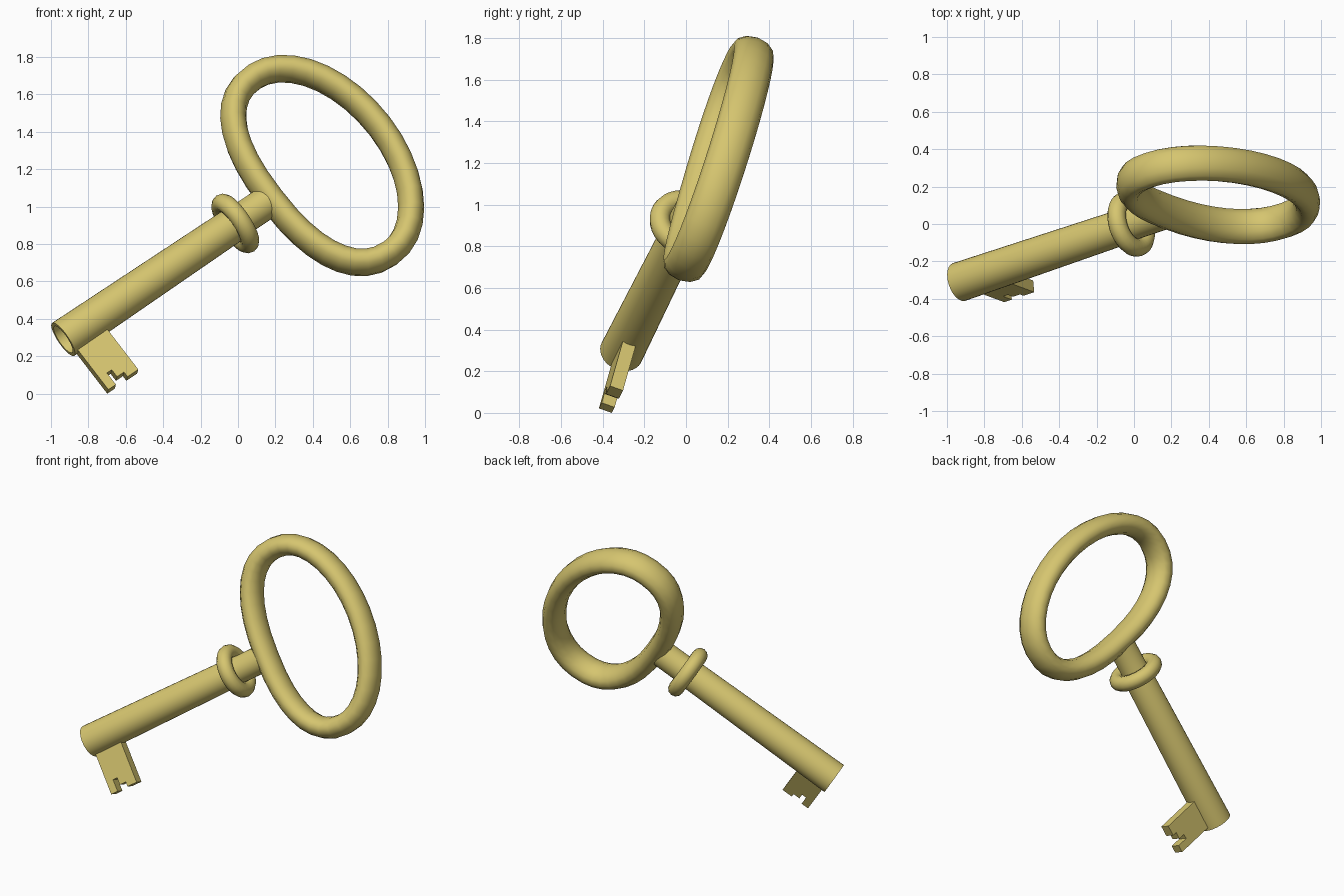
import bpy, bmesh, math
from mathutils import Matrix, Vector

if "Cube" in bpy.data.objects:
    bpy.data.objects.remove(bpy.data.objects["Cube"])

# Key frame: local x runs up the shaft from the tip, local -z points along the bit
tip = Vector((-0.935, -0.31, 0.29))
d = Vector((0.799, 0.269, 0.538)).normalized()
b = Vector((0.594, -0.22, -0.773))
b = (b - d * b.dot(d)).normalized()
n = d.cross(b)
frame = Matrix.Translation(tip) @ Matrix((d, n, -b)).transposed().to_4x4()

brass = bpy.data.materials.new("brass")
brass.diffuse_color = (0.67, 0.56, 0.16, 1)
brass.use_nodes = True
brass.node_tree.nodes["Principled BSDF"].inputs["Base Color"].default_value = brass.diffuse_color


def finish(name, bm, angle=40):
    bmesh.ops.remove_doubles(bm, verts=bm.verts, dist=1e-5)
    bmesh.ops.recalc_face_normals(bm, faces=bm.faces)
    me = bpy.data.meshes.new(name)
    bm.to_mesh(me)
    bm.free()
    me.materials.append(brass)
    ob = bpy.data.objects.new(name, me)
    bpy.context.collection.objects.link(ob)
    ob.matrix_world = frame
    bpy.ops.object.select_all(action='DESELECT')
    ob.select_set(True)
    bpy.context.view_layer.objects.active = ob
    bpy.ops.object.shade_smooth_by_angle(angle=math.radians(angle))


def lathe(name, profile, steps=32, angle=40):
    """Spin (along, radius) points about the shaft axis."""
    bm = bmesh.new()
    vs = [bm.verts.new((s, 0, r)) for s, r in profile]
    es = [bm.edges.new(p) for p in zip(vs, vs[1:])]
    bmesh.ops.spin(bm, geom=vs + es, cent=(0, 0, 0), axis=(1, 0, 0),
                   angle=2 * math.pi, steps=steps)
    finish(name, bm, angle)


# Hollow-tipped shaft, narrowing to the neck that meets the bow
lathe("shaft", [(0.35, 0), (0.35, 0.085), (0, 0.085), (0, 0.106),
                (1.12, 0.095), (1.15, 0.088), (1.39, 0.088), (1.39, 0)])

# Rounded collar
collar = [(1.152 + 0.05 * math.cos(t), 0.13 + 0.05 * math.sin(t))
          for t in (2 * math.pi * i / 12 for i in range(13))]
lathe("collar", collar, angle=60)

# Oval bow: flatter on the shaft side, wider than it is thick
bm = bmesh.new()
N, M = 36, 12
path = []
for i in range(N):
    c, s = math.cos(2 * math.pi * i / N), math.sin(2 * math.pi * i / N)
    if s >= -1e-6:
        path.append(Vector((0.385 * s, 0, 0.61 * c)))
    else:
        path.append(Vector((-0.34 * abs(s) ** 0.85, 0,
                            0.61 * math.copysign(abs(c) ** 0.85, c))))
rings = []
for i, p in enumerate(path):
    tan = (path[(i + 1) % N] - path[i - 1]).normalized()
    out = Vector((0, 1, 0)).cross(tan)
    out = out if out.dot(p) > 0 else -out
    ring = []
    for j in range(M):
        a = 2 * math.pi * j / M
        ring.append(bm.verts.new(Vector((1.734, 0, 0)) + p
                                 + out * 0.07 * math.cos(a)
                                 + Vector((0, 0.1 * math.sin(a), 0))))
    rings.append(ring)
for i in range(N):
    q, r = rings[i], rings[(i + 1) % N]
    for j in range(M):
        k = (j + 1) % M
        bm.faces.new((q[j], q[k], r[k], r[j]))
finish("bow", bm, 60)

# Notched bit: outline extruded through its thickness
outline = [(0.02, 0.09), (0.02, 0.375), (0.07, 0.375), (0.07, 0.295),
           (0.102, 0.295), (0.102, 0.343), (0.148, 0.343), (0.148, 0.375),
           (0.22, 0.375), (0.22, 0.09)]
bm = bmesh.new()
face = bm.faces.new([bm.verts.new((s, -0.033, -h)) for s, h in outline])
ext = bmesh.ops.extrude_face_region(bm, geom=[face])
bmesh.ops.translate(bm, vec=(0, 0.066, 0),
                    verts=[v for v in ext["geom"] if isinstance(v, bmesh.types.BMVert)])
finish("bit", bm, 30)
